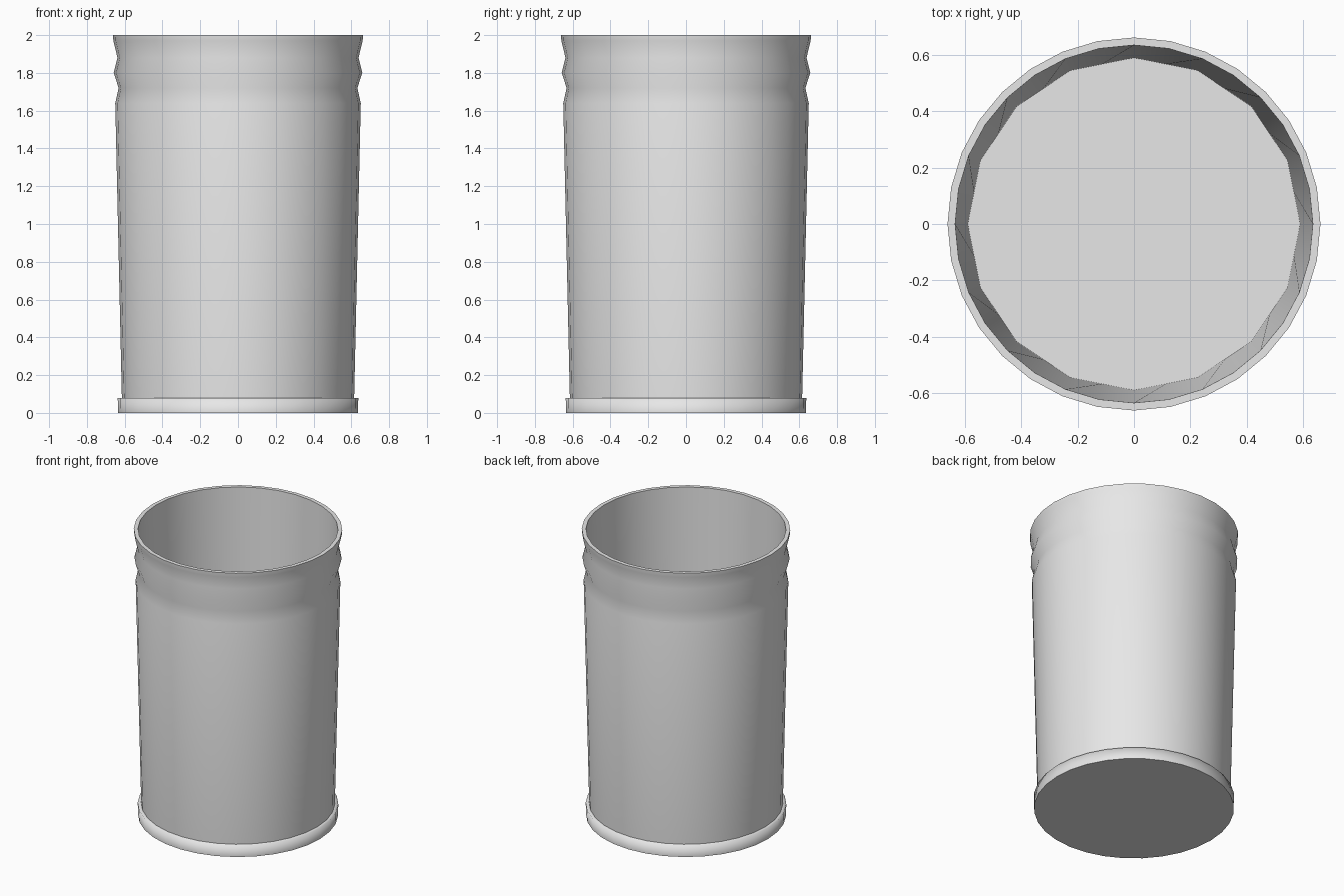
import bpy, bmesh
from math import cos, sin, pi, radians

cube = bpy.data.objects.get("Cube")
if cube:
    bpy.data.objects.remove(cube, do_unlink=True)

SIDES = 32

# One plain grey finish
grey = bpy.data.materials.new("plain_grey")
grey.use_nodes = True
COLOUR = (0.8, 0.8, 0.8, 1)
grey.diffuse_color = COLOUR
grey.node_tree.nodes["Principled BSDF"].inputs["Base Color"].default_value = COLOUR


def ring(bm, radius, z, coarse=False):
    """Ring of points; a coarse ring lies on a polygon with half the sides."""
    points = []
    for i in range(SIDES):
        a = 2 * pi * i / SIDES
        r = radius * cos(2 * pi / SIDES) if coarse and i % 2 else radius
        points.append(bm.verts.new((r * cos(a), r * sin(a), z)))
    return points


def lathe(name, profile, cap_start, cap_end, angle):
    bm = bmesh.new()
    rings = [ring(bm, *p) for p in profile]
    for a, b in zip(rings, rings[1:]):
        for i in range(SIDES):
            j = (i + 1) % SIDES
            bm.faces.new((a[i], a[j], b[j], b[i]))
    if cap_start:
        bm.faces.new(rings[0][::-1])
    if cap_end:
        bm.faces.new(rings[-1])
    mesh = bpy.data.meshes.new(name)
    bm.to_mesh(mesh)
    bm.free()
    mesh.materials.append(grey)
    obj = bpy.data.objects.new(name, mesh)
    bpy.context.collection.objects.link(obj)
    bpy.ops.object.select_all(action='DESELECT')
    obj.select_set(True)
    bpy.context.view_layer.objects.active = obj
    bpy.ops.object.shade_smooth_by_angle(angle=radians(angle))
    return obj


# Tapered wall with two pinched grooves, flat rim, inner wall and floor
lathe("cup_body", [
    (0.615, 0.08), (0.65, 1.64), (0.632, 1.72), (0.658, 1.80),
    (0.638, 1.88), (0.66, 1.97), (0.662, 2.0),
    (0.635, 2.0), (0.59, 0.085, True),
], False, True, 40)

# Base band, softly shaded from its top to its side, with a flat underside
base = lathe("base_band", [
    (0.635, 0.0), (0.637, 0.08), (0.612, 0.08),
], True, False, 100)
for edge in base.data.edges:
    if all(base.data.vertices[v].co.z < 0.001 for v in edge.vertices):
        edge.use_edge_sharp = True
base.data.polygons[-1].use_smooth = False
